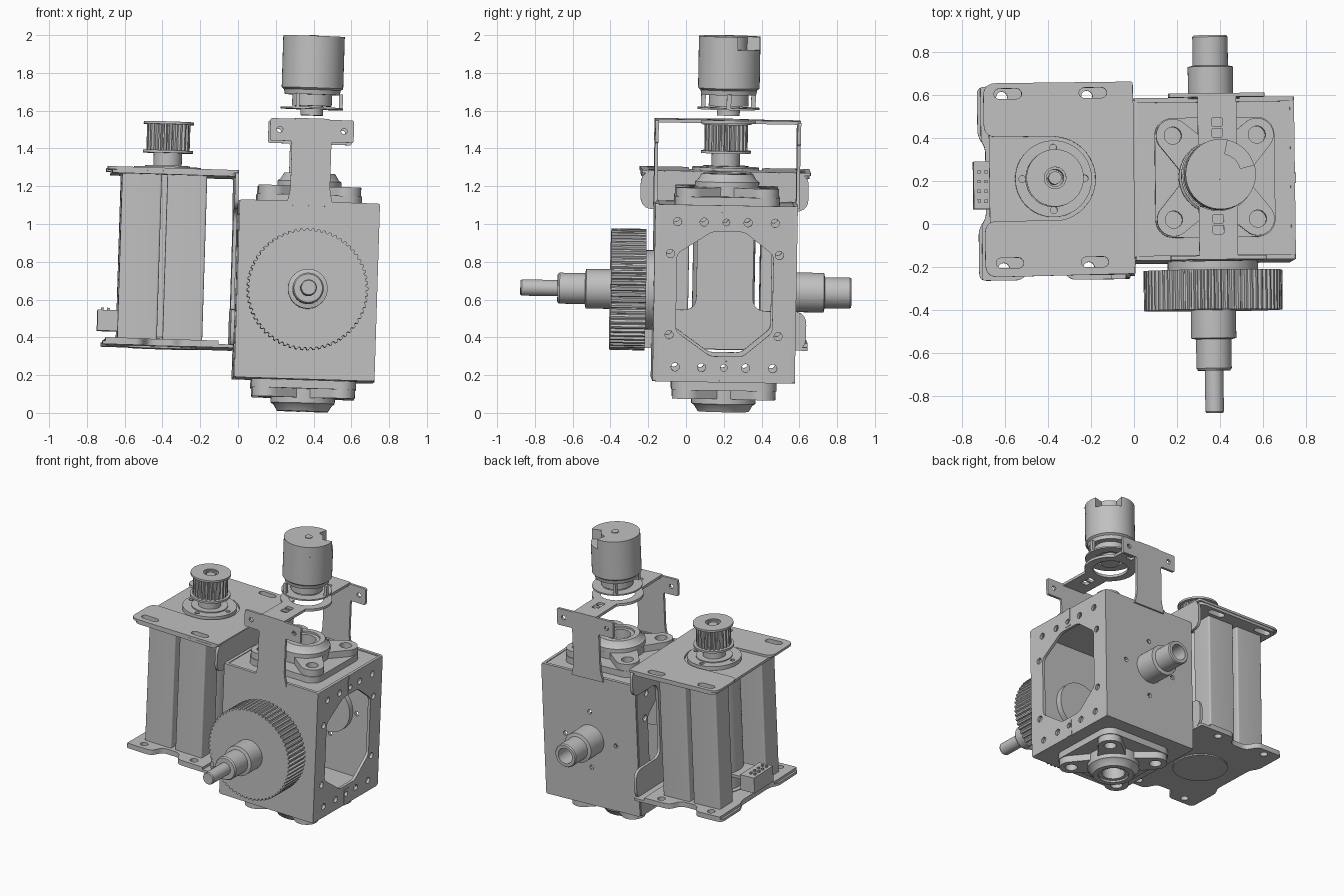
import bpy, bmesh, math
from mathutils import Matrix, Vector

if "Cube" in bpy.data.objects:
    bpy.data.objects.remove(bpy.data.objects["Cube"], do_unlink=True)

grey = bpy.data.materials.new("light grey metal")
grey.use_nodes = True
grey.diffuse_color = (0.53, 0.53, 0.53, 1)
grey.node_tree.nodes["Principled BSDF"].inputs["Base Color"].default_value = (0.53, 0.53, 0.53, 1)

# The whole assembly leans slightly about the gearbox centre
CX, CY, SZ = 0.361, 0.208, 0.645
PIVOT = Matrix.Translation((CX, CY, 0.66))
LEAN = PIVOT @ Matrix.Rotation(math.radians(0.7), 4, 'Z') @ Matrix.Rotation(math.radians(1.8), 4, 'Y') \
    @ Matrix.Rotation(math.radians(-1), 4, 'X') @ PIVOT.inverted()

def frame(x, y, z):
    return Matrix((x, y, z)).transposed().to_4x4()

X, Y, Z = Vector((1, 0, 0)), Vector((0, 1, 0)), Vector((0, 0, 1))
PLANES = {'X': (frame(Y, Z, X), X), 'Y': (frame(X, Z, -Y), Y), 'Z': (frame(X, Y, Z), Z)}

def finish(name, bm, place):
    bmesh.ops.remove_doubles(bm, verts=bm.verts, dist=1e-5)
    bmesh.ops.recalc_face_normals(bm, faces=bm.faces)
    for f in bm.faces:
        f.smooth = True
    me = bpy.data.meshes.new(name)
    bm.to_mesh(me)
    bm.free()
    me.set_sharp_from_angle(angle=math.radians(30))
    me.materials.append(grey)
    ob = bpy.data.objects.new(name, me)
    bpy.context.collection.objects.link(ob)
    ob.matrix_world = LEAN @ place

def plate(name, plane, n0, n1, outline, holes=()):
    """Flat sheet with holes, lying across the given axis from n0 to n1."""
    cu = bpy.data.curves.new(name, 'CURVE')
    cu.dimensions, cu.fill_mode, cu.extrude = '2D', 'BOTH', abs(n1 - n0) / 2
    for loop in [outline, *holes]:
        sp = cu.splines.new('POLY')
        sp.points.add(len(loop) - 1)
        for p, (u, v) in zip(sp.points, loop):
            p.co = (u, v, 0, 1)
        sp.use_cyclic_u = True
    tmp = bpy.data.objects.new(name + " tmp", cu)
    me = bpy.data.meshes.new_from_object(tmp)
    bm = bmesh.new()
    bm.from_mesh(me)
    bpy.data.objects.remove(tmp)
    bpy.data.curves.remove(cu)
    bpy.data.meshes.remove(me)
    m, axis = PLANES[plane]
    finish(name, bm, Matrix.Translation(axis * (n0 + n1) / 2) @ m)

def lathe(name, axis, centre, profile, closed=False, seg=48):
    """Turned part: profile of (radius, position along axis)."""
    bm = bmesh.new()
    vs = [bm.verts.new((r, 0, h)) for r, h in profile]
    es = [bm.edges.new(p) for p in zip(vs, vs[1:])]
    if closed:
        es.append(bm.edges.new((vs[-1], vs[0])))
    bmesh.ops.spin(bm, geom=vs + es, cent=(0, 0, 0), axis=(0, 0, 1), angle=2 * math.pi, steps=seg, use_merge=True)
    m = frame(Z, X, Y) if axis == 'Y' else Matrix.Identity(4)
    finish(name, bm, Matrix.Translation(centre) @ m)

def box(name, x0, x1, y0, y1, z0, z1):
    plate(name, 'Z', z0, z1, rect(x0, x1, y0, y1))

def rect(a, b, c, d, r=0):
    return rounded([(a, c), (b, c), (b, d), (a, d)], r)

def rounded(pts, r):
    """Round every corner; a third value on a point overrides the radius."""
    out = []
    for i, p in enumerate(pts):
        k = p[2] if len(p) > 2 else r
        c, a, b = Vector(p[:2]), Vector(pts[i - 1][:2]), Vector(pts[(i + 1) % len(pts)][:2])
        if not k:
            out.append(tuple(c))
            continue
        s, e = c + (a - c).normalized() * k, c + (b - c).normalized() * k
        out += [tuple(s * (1 - t) ** 2 + c * (2 * t * (1 - t)) + e * t * t) for t in (0, .2, .4, .6, .8, 1)]
    return out

def arc(u, v, r, a0=0, a1=360, n=24):
    m = n if a1 - a0 >= 360 else n - 1
    return [(u + r * math.cos(math.radians(a0 + (a1 - a0) * i / m)),
             v + r * math.sin(math.radians(a0 + (a1 - a0) * i / m))) for i in range(n)]

def around(u, v, d, r):
    """Four small holes at distance d round a centre."""
    return [arc(u + a * d, v + b * d, r, n=12) for a, b in ((1, 0), (0, 1), (-1, 0), (0, -1))]

def slot(u, v, half, r):
    return arc(u + half, v, r, -90, 90, 8) + arc(u - half, v, r, 90, 270, 8)

def toothed(u, v, r0, r1, n):
    return [(u + r * math.cos(2 * math.pi * (i + f) / n), v + r * math.sin(2 * math.pi * (i + f) / n))
            for i in range(n) for f, r in ((0, r0), (.2, r1), (.55, r1), (.75, r0))]

# Gearbox front and back walls
wall = rect(-.01, .733, .172, 1.113, .015)
plate("front_wall", 'Y', -.174, -.152, wall)
plate("back_wall", 'Y', .558, .58, wall, around(CX, SZ, .2, .016))

# Upright arms with ears
arm = rounded([(CX + .125, 1.09, 0), (CX + .115, 1.13, .02), (CX + .105, 1.17, .03), (CX + .105, 1.43),
               (CX + .222, 1.43), (CX + .222, 1.548), (CX - .222, 1.548), (CX - .222, 1.43), (CX - .105, 1.43),
               (CX - .105, 1.17, .03), (CX - .115, 1.13, .02), (CX - .125, 1.09, 0)], .012)
ears = [arc(CX + s * .17, 1.49, .016, n=12) for s in (-1, 1)]
for name, y in (("front_arm", -.18), ("back_arm", .574)):
    plate(name, 'Y', y, y + .018, arm, ears)

# Side panels with eight-sided windows and bolt holes
window = rounded([(-.055, .44), (.13, .31), (.30, .31), (.455, .44), (.455, .85), (.30, .97), (.13, .97), (-.055, .85)], .025)
spots = [(y, z) for z in (1.02, .25) for y in (-.055, .085, .203, .318, .462)] + \
    [(y, z) for z in (.85, .42) for y in (-.09, .487)]
holes = [arc(y, z, .022, n=12) for y, z in spots]
for name, a, b in (("window_panel", .713, .733), ("inner_panel", -.015, .005)):
    plate(name, 'X', a, b, rect(-.16, .57, .172, 1.11, .01), [window] + holes)
for z0, z1 in ((.172, .285), (.985, 1.112)):
    plate("panel_clip", 'X', .73, .737, rect(.18, .226, z0, z1), [arc(.203, .25 if z0 < .5 else 1.02, .018, n=12)])
for name, z in (("box_top", 1.085), ("box_bottom", .172)):
    plate(name, 'Z', z, z + .02, rect(0, .725, -.16, .57), [arc(CX, CY, .075)])

# Four-bolt flange bearings, top and bottom
def bearing(name, z, s):
    corners = [(45, 1, 1), (135, -1, 1), (225, -1, -1), (315, 1, -1)]
    hole = [arc(CX, CY, .075)]
    bolt = [arc(CX + i * .195, CY + j * .195, .04) for _, i, j in corners]
    hull, cross = [], []
    for a, i, j in corners:
        u, v = CX + i * .195, CY + j * .195
        hull += arc(u, v, .083, a - 45, a + 45, 10)
        cross += arc(u, v, .078, a - 90, a + 90, 14) + arc(CX, CY, .17, a + 33, a + 57, 4)
    plate(name + "_base", 'Z', z, z + s * .045, hull, hole + bolt)
    plate(name + "_arms", 'Z', z, z + s * .092, cross, hole + bolt)
    lathe(name + "_hub", 'Z', (CX, CY, z), [(.075, 0), (.17, 0), (.17, s * .12), (.155, s * .13), (.135, s * .163),
          (.1, s * .163), (.1, s * .15), (.075, s * .15)], True)

bearing("top_bearing", 1.105, 1)
bearing("bottom_bearing", .17, -1)

# Drive gear and its stepped shaft
axle = (CX, 0, SZ)
lathe("gear_collar", 'Y', axle, [(0, -.16), (.21, -.16), (.21, -.218), (0, -.218)])
plate("drive_gear", 'Y', -.4, -.215, toothed(CX, SZ, .31, .322, 64))
lathe("front_shaft", 'Y', axle, [(0, -.39), (.105, -.39), (.105, -.53), (.082, -.535), (.082, -.67), (.075, -.68),
      (.043, -.68), (.043, -.87), (.038, -.877), (0, -.877)])
lathe("back_sleeve", 'Y', axle, [(.105, .57), (.105, .73), (.082, .735), (.082, .868), (.076, .876),
      (.055, .876), (.055, .7), (0, .7)])
for y0, y1 in ((-.155, -.11), (.52, .56)):
    lathe("inner_flange", 'Y', axle, [(0, y0), (.17, y0), (.17, y1), (0, y1)])

# Bridge strip with ring, joining the arms
strip = [(CX - .09, -.18), (CX + .09, -.18)] + arc(CX, CY, .17, -58, 58, 14) + \
        [(CX + .09, .592), (CX - .09, .592)] + arc(CX, CY, .17, 122, 238, 14)
notches = [rect(CX - .025, CX + .025, CY + d - .02, CY + d + .02, .008) for d in (-.25, -.2, .2, .25)]
plate("bridge_strip", 'Z', 1.535, 1.553, strip, [arc(CX, CY, .115)] + notches)

# Small round motor above the bridge, with a notched cap
mid = (CX, CY, 0)
lathe("cap_motor_body", 'Z', mid, [(0, 1.685), (.145, 1.685), (.15, 1.71), (.163, 1.72), (.163, 1.925), (0, 1.925)])
plate("cap_motor_top", 'Z', 1.925, 1.995, arc(CX, CY, .163, 78, 375, 44) + arc(CX, CY, .095, 15, 78, 10))
lathe("cap_motor_boss", 'Z', mid, [(0, 1.99), (.025, 1.99), (.025, 2.0), (0, 2.0)], seg=20)
lathe("cap_motor_neck", 'Z', mid, [(0, 1.575), (.06, 1.575), (.06, 1.625), (.105, 1.625), (.105, 1.69), (0, 1.69)])
plate("cap_motor_ring", 'Z', 1.608, 1.618, arc(CX, CY, .165, n=40), [arc(CX, CY, .1)])
for a in (0, 120, 240):
    u, v = arc(CX, CY, .153, a, a + 1, 2)[0]
    box("cap_motor_foot", u - .01, u + .01, v - .012, v + .012, 1.61, 1.69)

# Bracket of the side motor: narrow waist, wide ends
MX, L, R, BACK, FRONT = -.393, -.714, -.02, .655, -.245
plate("bracket_web", 'X', -.038, -.018, rounded(
    [(FRONT, .325), (.645, .325), (.645, .53), (.36, .53), (.36, 1.06), (.645, 1.06), (.645, 1.262),
     (FRONT, 1.262), (FRONT, 1.06), (.06, 1.06), (.06, .53), (FRONT, .53)], .07))
slots = [slot(x, y, .04, .024) for x in (-.6, -.205) for y in (.605, -.18)]
fork = rounded([(R, FRONT, .01), (R, BACK, .01), (L, BACK), (L, .405), (MX, .405, 0)], .06) + \
    arc(MX, CY, .195, 80, -80, 20) + \
    rounded([(MX, .015, 0), (L, .015), (L, FRONT), (R, FRONT, 0)], .06)[:-1]
plate("bracket_top_fork", 'Z', 1.25, 1.266, fork, slots)
plate("motor_top_plate", 'Z', 1.232, 1.25, rect(-.69, -.03, -.24, .65, .05), slots)

# Bottom plates with ears round the fixing holes
eared = rounded([(R, FRONT, .01), (R, BACK, .01), (-.3, BACK), (-.34, .575), (-.47, .575), (-.51, BACK), (L, BACK),
                 (L, .42), (L + .035, .38), (L + .035, .04), (L, 0), (L, FRONT), (-.51, FRONT), (-.47, -.16),
                 (-.34, -.16), (-.3, FRONT)], .035)
drill = [arc(x, y, .026, n=16) for x in (-.6, -.205) for y in (.605, -.19)]
plate("bracket_bottom", 'Z', .324, .342, eared, drill)
plate("motor_bottom_plate", 'Z', .342, .36, [(max(min(x, -.1), L + .015), y) for x, y in eared], drill)

# Side motor, corner posts set inside the ears, and the plug
lathe("side_motor", 'Z', (MX, CY, 0), [(0, .315), (.18, .315), (.18, .365), (.165, .375), (.165, 1.24), (0, 1.24)])
for x0, x1 in ((-.635, -.425), (-.395, -.185)):
    for y0, y1 in ((-.135, .02), (.4, .555)):
        plate("corner_post", 'Z', .35, 1.235, rect(x0, x1, y0, y1, .012))
box("encoder_board", -.655, -.3, .1, .29, .47, .49)
box("plug", -.74, -.63, .085, .305, .4, .51)
for i in range(4):
    for x in (-.722, -.69):
        box("plug_pin", x, x + .014, .115 + i * .045, .13 + i * .045, .505, .522)

# Toothed pulley on the side motor
hub = (MX, CY, 0)
plate("motor_face", 'Z', 1.25, 1.278, arc(MX, CY, .178, n=48), around(MX, CY, .145, .016))
lathe("pulley_hub", 'Z', hub, [(0, 1.27), (.12, 1.27), (.12, 1.285), (.075, 1.285), (.075, 1.36), (0, 1.36)])
plate("pulley_teeth", 'Z', 1.355, 1.51, toothed(MX, CY, .1, .115, 24), [arc(MX, CY, .04)])
for z in (1.352, 1.504):
    lathe("pulley_flange", 'Z', hub, [(.05, z), (.133, z), (.133, z + .014), (.05, z + .014)], True)
lathe("motor_shaft", 'Z', hub, [(0, 1.355), (.03, 1.355), (.03, 1.505), (0, 1.505)], seg=24)
